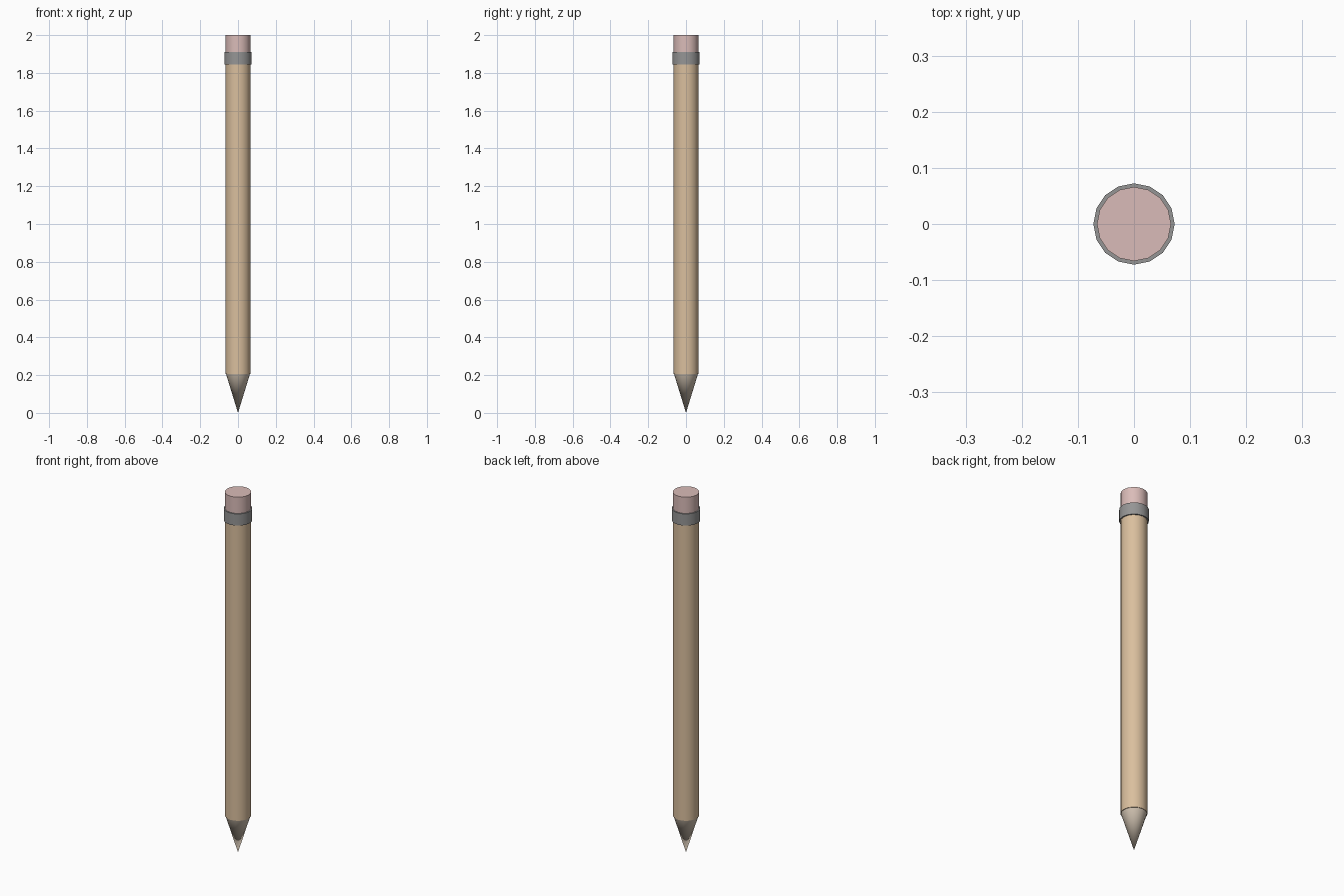
import bpy
import math

if "Cube" in bpy.data.objects:
    bpy.data.objects.remove(bpy.data.objects["Cube"])

SIDES = 16


def lathe(name, profile, color=None):
    """Revolve (radius, z) points around z; radius 0 makes a pole."""
    verts, rings, faces = [], [], []
    for r, z in profile:
        n = 1 if r == 0 else SIDES
        rings.append([len(verts) + i for i in range(n)])
        for i in range(n):
            a = 2 * math.pi * i / SIDES
            verts.append((r * math.cos(a), r * math.sin(a), z))
    for lo, hi in zip(rings, rings[1:]):
        for i in range(SIDES):
            j = (i + 1) % SIDES
            if len(lo) == 1:
                faces.append((lo[0], hi[j], hi[i]))
            else:
                faces.append((lo[i], lo[j], hi[j], hi[i]))
    # flat end caps
    if len(rings[0]) > 1:
        faces.append(rings[0][::-1])
    if len(rings[-1]) > 1:
        faces.append(rings[-1])
    mesh = bpy.data.meshes.new(name)
    mesh.from_pydata(verts, [], faces)
    obj = bpy.data.objects.new(name, mesh)
    bpy.context.collection.objects.link(obj)
    if color:
        mat = bpy.data.materials.new(name)
        mat.diffuse_color = (*color, 1)
        mat.use_nodes = True
        mat.node_tree.nodes["Principled BSDF"].inputs["Base Color"].default_value = mat.diffuse_color
        mesh.materials.append(mat)
    bpy.ops.object.select_all(action='DESELECT')
    obj.select_set(True)
    bpy.context.view_layer.objects.active = obj
    bpy.ops.object.shade_smooth_by_angle(angle=math.radians(30))
    return obj


# sharpened point
lathe("sharpened_tip", [(0, 0), (0.063, 0.205)], (0.62, 0.53, 0.43))
# wooden shaft
lathe("shaft", [(0.066, 0.205), (0.066, 1.87)], (0.70, 0.52, 0.34))
# metal band
lathe("ferrule", [(0.0725, 1.845), (0.0725, 1.91)], (0.30, 0.30, 0.30))
# eraser
lathe("eraser", [(0.066, 1.87), (0.066, 2.0)], (0.70, 0.50, 0.48))
